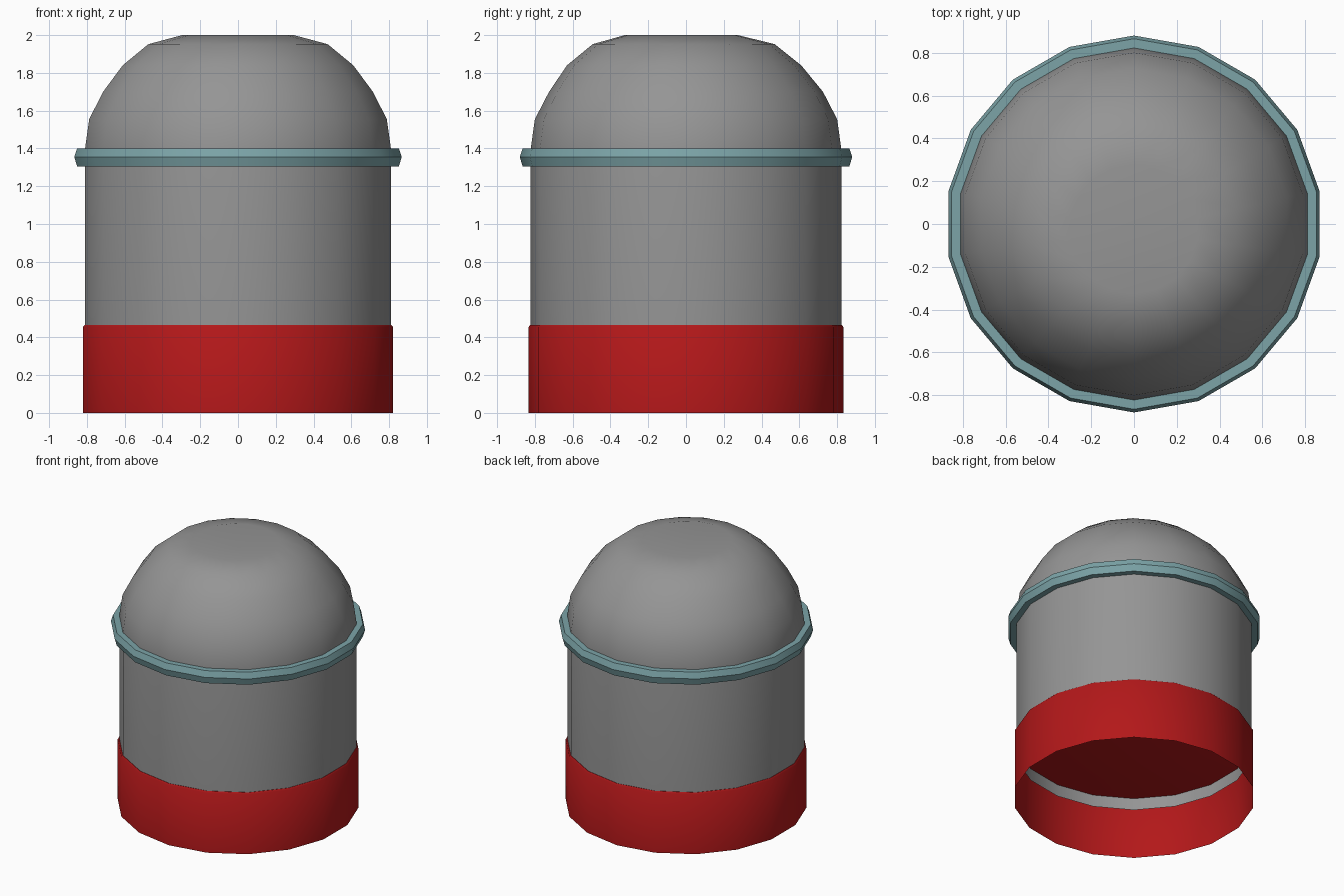
import bpy, math

if "Cube" in bpy.data.objects:
    bpy.data.objects.remove(bpy.data.objects["Cube"])

SIDES = 18  # low-poly count, one corner on the +y axis


def material(name, rgb):
    m = bpy.data.materials.new(name)
    m.diffuse_color = (*rgb, 1)
    m.use_nodes = True
    m.node_tree.nodes["Principled BSDF"].inputs["Base Color"].default_value = m.diffuse_color
    return m


def lathe(name, profile, mat, centre=None, closed=False, angle=40):
    """Stack rings of (radius, z, y shift) around z and skin them.
    centre = height of a middle point that closes the last ring."""
    verts, faces, n = [], [], len(profile)
    for r, z, *shift in profile:
        dy = shift[0] if shift else 0
        for i in range(SIDES):
            a = math.pi / 2 + i * math.tau / SIDES
            verts.append((r * math.cos(a), r * math.sin(a) + dy, z))
    for k in range(n if closed else n - 1):
        a, b = k * SIDES, (k + 1) % n * SIDES
        for i in range(SIDES):
            j = (i + 1) % SIDES
            faces.append((a + i, a + j, b + j, b + i))
    if centre is not None:
        verts.append((0, dy, centre))
        a = (n - 1) * SIDES
        faces += [(a + i, a + (i + 1) % SIDES, n * SIDES) for i in range(SIDES)]
    mesh = bpy.data.meshes.new(name)
    mesh.from_pydata(verts, [], faces)
    mesh.materials.append(mat)
    ob = bpy.data.objects.new(name, mesh)
    bpy.context.collection.objects.link(ob)
    bpy.ops.object.select_all(action='DESELECT')
    ob.select_set(True)
    bpy.context.view_layer.objects.active = ob
    bpy.ops.object.shade_smooth_by_angle(angle=math.radians(angle))
    return ob


grey = material("grey", (0.30, 0.30, 0.30))
red = material("red", (0.45, 0.009, 0.01))
teal = material("dull teal", (0.20, 0.37, 0.39))

# Grey cylinder with a dome that dips slightly at the top; open underneath
lathe("domed_body", [(0.822, 0.375), (0.822, 1.40), (0.80, 1.555), (0.725, 1.70),
                     (0.62, 1.84, -0.01), (0.482, 1.952, -0.012),
                     (0.30, 2.0, -0.025)], grey, centre=1.95)

# Red base sleeve, closed by a shallow sagging disc inside, open at the floor
lathe("base_sleeve", [(0.833, 0.0), (0.833, 0.455), (0.825, 0.466),
                      (0.55, 0.435), (0.28, 0.42)], red, centre=0.415)

# Raised collar where the dome meets the cylinder
lathe("collar_ring", [(0.815, 1.305), (0.865, 1.305), (0.88, 1.355),
                      (0.865, 1.40), (0.815, 1.40)], teal, closed=True, angle=30)
